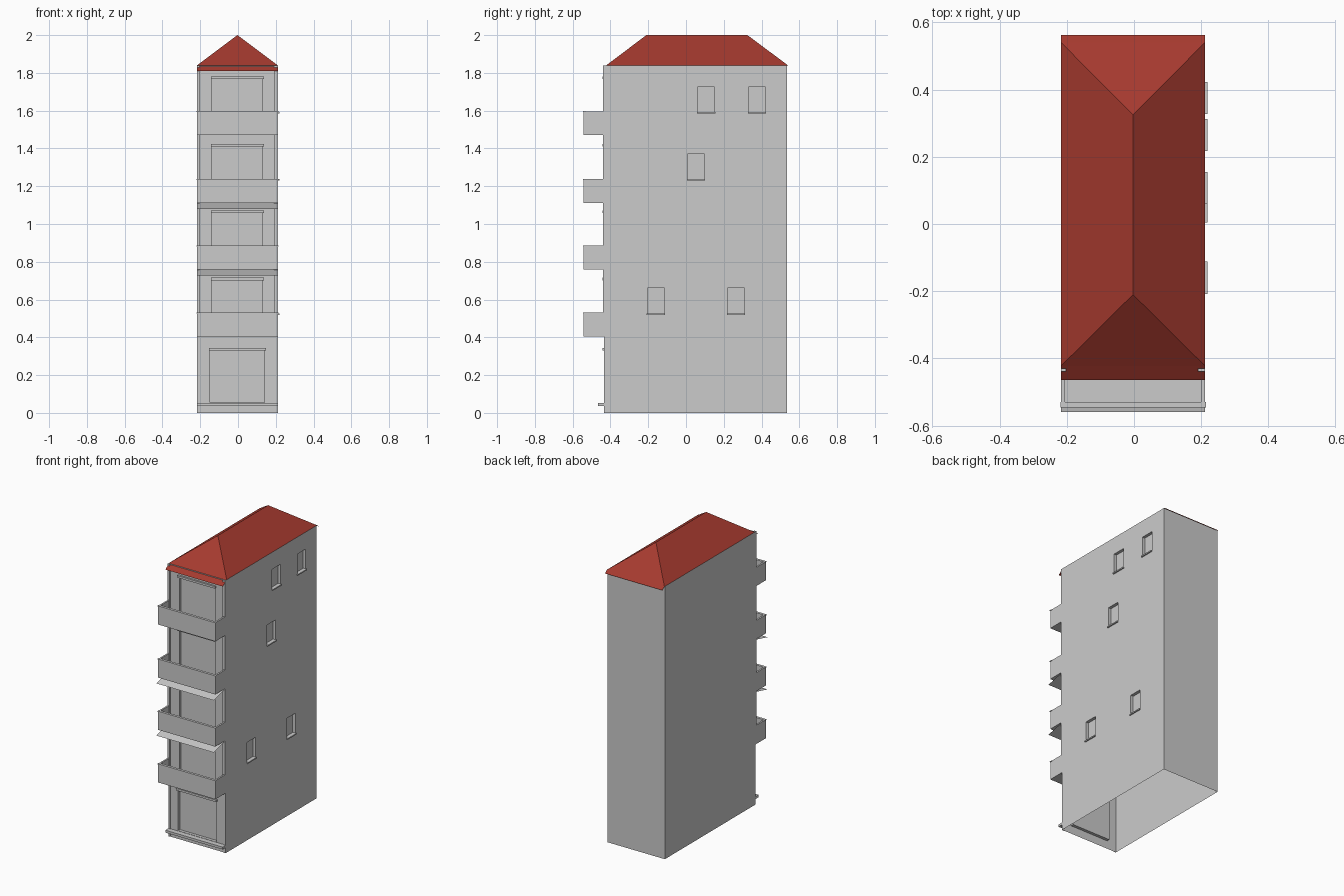
import bpy, bmesh
from mathutils import Vector

if "Cube" in bpy.data.objects:
    bpy.data.objects.remove(bpy.data.objects["Cube"])

X0, X1 = -0.217, 0.211          # side walls
Y0, Y1 = -0.43, 0.535           # front and back walls
EAVE, RIDGE = 1.84, 2.0


def make(name, polys, mat=None):
    """Mesh object from a list of polygons, shared corners welded."""
    bm = bmesh.new()
    for p in polys:
        bm.faces.new([bm.verts.new(v) for v in p])
    bmesh.ops.remove_doubles(bm, verts=bm.verts, dist=1e-5)
    bmesh.ops.recalc_face_normals(bm, faces=bm.faces)
    me = bpy.data.meshes.new(name)
    bm.to_mesh(me)
    bm.free()
    ob = bpy.data.objects.new(name, me)
    bpy.context.collection.objects.link(ob)
    if mat:
        me.materials.append(mat)
    return ob


def box_polys(x0, x1, y0, y1, z0, z1):
    a = [(x0, y0), (x1, y0), (x1, y1), (x0, y1)]
    lo = [(x, y, z0) for x, y in a]
    hi = [(x, y, z1) for x, y in a]
    sides = [[lo[i], lo[(i + 1) % 4], hi[(i + 1) % 4], hi[i]] for i in range(4)]
    return sides + [lo[::-1], hi]


def box(name, *b):
    return make(name, box_polys(*b))


def wall(u0, u1, holes, place, depth=0.02):
    """Wall with recessed openings; place(u, z, d) gives a 3D point."""
    us = sorted({u0, u1, *[h[0] for h in holes], *[h[1] for h in holes]})
    zs = sorted({0, EAVE, *[h[2] for h in holes], *[h[3] for h in holes]})
    polys = []
    for a, b in zip(us, us[1:]):
        for c, d in zip(zs, zs[1:]):
            m, n = (a + b) / 2, (c + d) / 2
            if not any(h[0] < m < h[1] and h[2] < n < h[3] for h in holes):
                polys.append([place(u, z, 0) for u, z in ((a, c), (b, c), (b, d), (a, d))])
    for a, b, c, d in holes:
        q = [(a, c), (b, c), (b, d), (a, d)]
        polys.append([place(u, z, depth) for u, z in q])
        for i in range(4):
            p, r = q[i], q[(i + 1) % 4]
            polys.append([place(*p, 0), place(*r, 0), place(*r, depth), place(*p, depth)])
    return polys


# Openings
floors = [0.405, 0.76, 1.112, 1.47]
doors = [(-0.147, 0.14, 0.055, 0.33)]
doors += [(-0.137, 0.13, f + 0.012, f + 0.297) for f in floors]
windows = [(y - 0.045, y + 0.045, z, z + 0.135) for y, z in
           [(0.107, 1.59), (0.375, 1.59), (0.053, 1.235), (-0.16, 0.525), (0.265, 0.525)]]

# Hollow, open-bottomed shell
make("front_wall", wall(X0, X1, doors, lambda u, z, d: (u, Y0 + d, z)))
make("right_wall", wall(Y0, Y1, windows, lambda u, z, d: (X1 - d, u, z)))
make("back_left_walls", [
    [(X1, Y1, 0), (X0, Y1, 0), (X0, Y1, EAVE), (X1, Y1, EAVE)],
    [(X0, Y1, 0), (X0, Y0, 0), (X0, Y0, EAVE), (X0, Y1, EAVE)]])

# Corner strips on the front, door caps, window sills, entrance ledge
for side, a, b in (("left", X0, -0.203), ("right", 0.19, X1)):
    box(side + "_corner_strip", a, b, Y0 - 0.009, Y0, 0.405, EAVE)
    box(side + "_base_strip", a, b, Y0 - 0.003, Y0, 0, 0.405)
for a, b, c, d in doors:
    box("door_cap", a - 0.007, b + 0.007, Y0 - 0.012, Y0, d, d + 0.014)
for a, b, c, d in windows:
    box("window_sill", X1 - 0.015, X1 + 0.008, a - 0.003, b + 0.003, c - 0.006, c + 0.002)
box("entrance_ledge", X0, X1, -0.465, Y0, 0.037, 0.053)

# Balconies: floor, three parapets and a cap on the front parapet
F, T = -0.543, 0.011
for f in floors:
    top = f + 0.122
    box("balcony_floor", X0, X1, F, Y0, f, f + 0.012)
    box("balcony_front", X0, X1, F, F + T, f + 0.012, top)
    for a, b in ((X0, X0 + T), (X1 - T, X1)):
        box("balcony_side", a, b, F + T, Y0, f + 0.012, top + 0.004)
    box("balcony_cap", X0 - 0.002, X1 + 0.003, F - 0.003, F + 0.014, top, top + 0.005)

# Thin sloping awnings under the two middle balconies
for f in floors[1:3]:
    make("awning", [[(X0, Y0, f - 0.001), (X1, Y0, f - 0.001),
                     (X1, -0.56, f - 0.033), (X0, -0.56, f - 0.033)]])

# Hipped roof with overhanging front and back slopes
red = bpy.data.materials.new("roof_red")
red.diffuse_color = (0.38, 0.042, 0.028, 1)
red.use_nodes = True
red.node_tree.nodes["Principled BSDF"].inputs["Base Color"].default_value = red.diffuse_color
xm = (X0 + X1) / 2
ra, rb = (xm, -0.21, RIDGE), (xm, 0.325, RIDGE)
fl, fr = (X0, -0.422, EAVE), (X1, -0.422, EAVE)
bl, br = (X0, 0.54, EAVE), (X1, 0.54, EAVE)
make("roof", [
    [fl, ra, rb, bl], [fr, br, rb, ra], [fl, fr, ra], [br, bl, rb],
    [fl, (X0, -0.464, 1.81), (X1, -0.464, 1.81), fr],
    [br, (X1, 0.562, 1.823), (X0, 0.562, 1.823), bl]], red)
